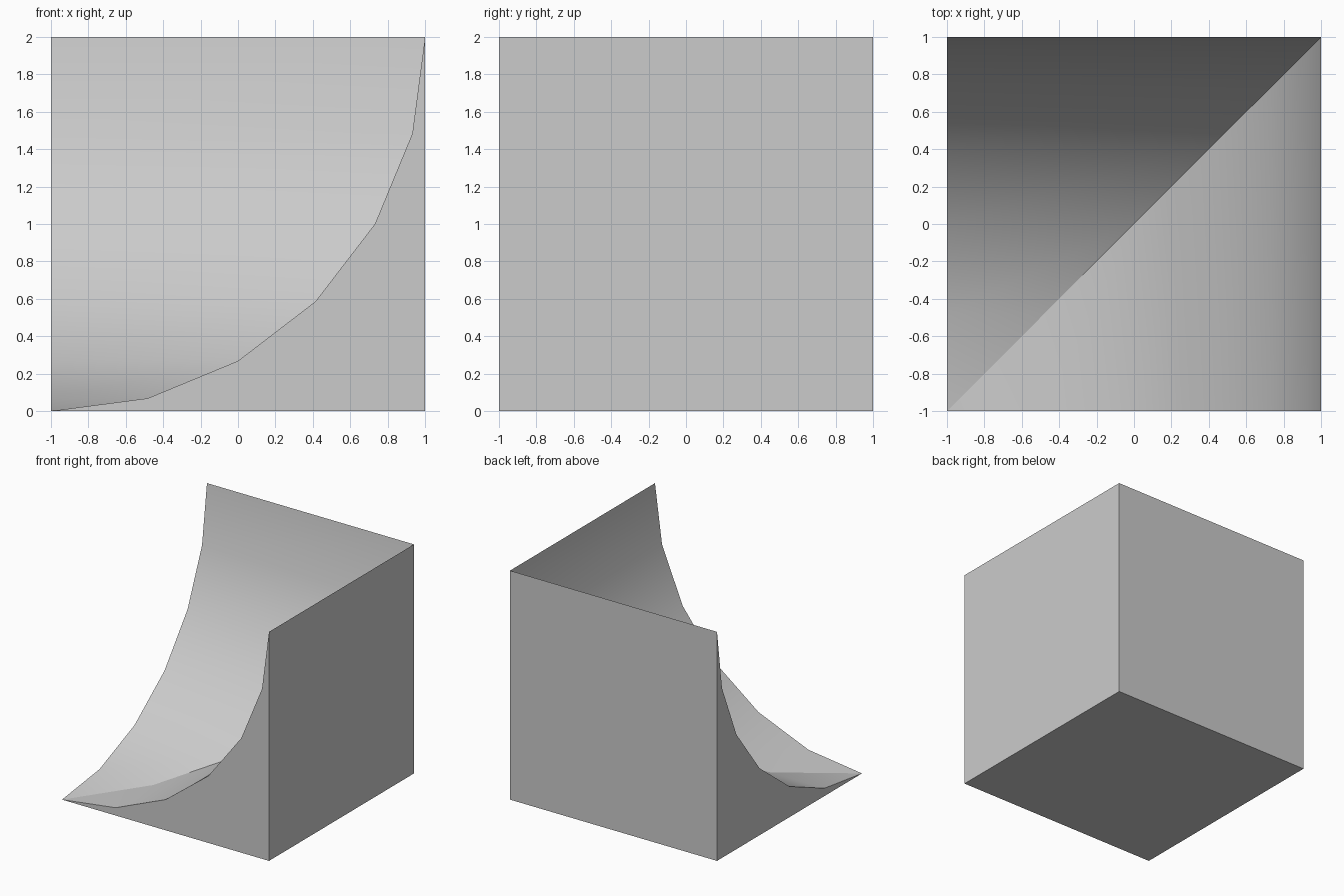
import bpy, bmesh
from math import sin, cos, radians

cube = bpy.data.objects.get("Cube")
if cube:
    bpy.data.objects.remove(cube, do_unlink=True)

STEPS, RADIUS = 6, 2.0

# Plain grey material
grey = bpy.data.materials.new("light_grey")
grey.use_nodes = True
color = (0.6, 0.6, 0.6, 1)
grey.diffuse_color = color
grey.node_tree.nodes["Principled BSDF"].inputs["Base Color"].default_value = color

# Quarter-circle profile: distance along the ground, height
arc = []
for k in range(STEPS + 1):
    a = radians(90 * k / STEPS)
    arc.append((-1 + RADIUS * sin(a), RADIUS * (1 - cos(a))))

bm = bmesh.new()
front = [bm.verts.new((d, -1, h)) for d, h in arc]
tip = front[0]
valley = [tip] + [bm.verts.new((d, d, h)) for d, h in arc[1:]]
left = [tip] + [bm.verts.new((-1, d, h)) for d, h in arc[1:]]
base_front = bm.verts.new((1, -1, 0))
base_back = bm.verts.new((1, 1, 0))
base_side = bm.verts.new((-1, 1, 0))

# Two curved sweeps meeting in a mitred valley
for edge in (front, left):
    for k in range(STEPS):
        ring = [edge[k], edge[k + 1], valley[k + 1], valley[k]]
        face = bm.faces.new(list(dict.fromkeys(ring)))
        face.smooth = True

# Flat walls and underside
bm.faces.new(front + [base_front])
bm.faces.new(left + [base_side])
bm.faces.new([base_front, base_back, valley[-1], front[-1]])
bm.faces.new([base_side, base_back, valley[-1], left[-1]])
bm.faces.new([tip, base_front, base_back, base_side])
bmesh.ops.recalc_face_normals(bm, faces=bm.faces)

# Keep the valley and the outer borders crisp
for e in bm.edges:
    if e.calc_face_angle(0) > radians(30) or all(v in valley for v in e.verts):
        e.smooth = False

mesh = bpy.data.meshes.new("corner_ramp")
bm.to_mesh(mesh)
bm.free()
mesh.materials.append(grey)
ramp = bpy.data.objects.new("corner_ramp", mesh)
bpy.context.collection.objects.link(ramp)
